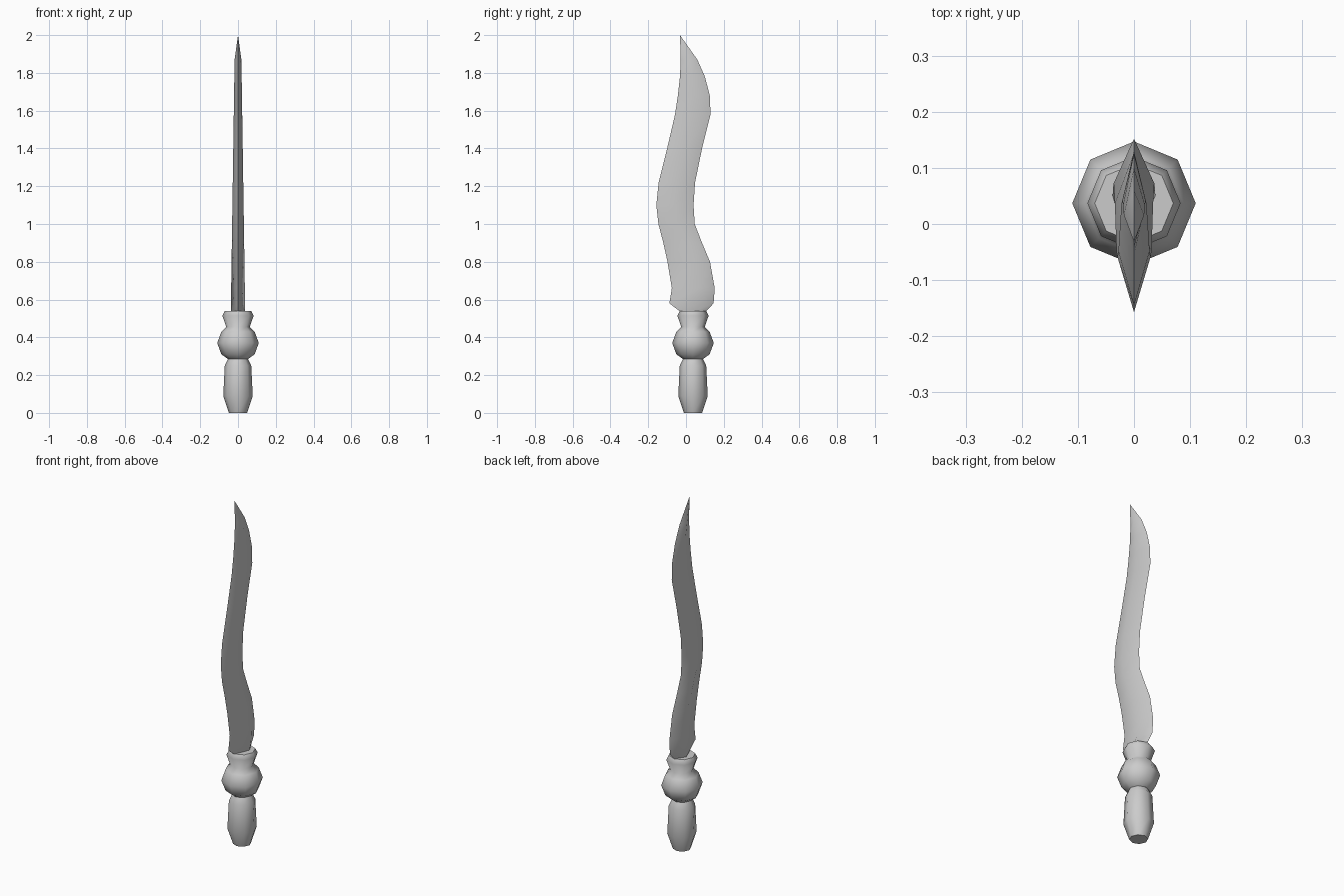
import bpy, bmesh, math

cube = bpy.data.objects.get("Cube")
if cube:
    bpy.data.objects.remove(cube, do_unlink=True)

steel = bpy.data.materials.new("plain grey")
steel.use_nodes = True
GREY = (0.6, 0.6, 0.6, 1)
steel.diffuse_color = GREY
steel.node_tree.nodes["Principled BSDF"].inputs["Base Color"].default_value = GREY


def loft(name, rings, tip=None):
    """Skin closed rings of points, capping the bottom and closing the top or tip."""
    bm = bmesh.new()
    loops = [[bm.verts.new(p) for p in ring] for ring in rings]
    n = len(loops[0])
    for a, b in zip(loops, loops[1:]):
        for i in range(n):
            j = (i + 1) % n
            bm.faces.new((a[i], a[j], b[j], b[i]))
    bm.faces.new(loops[0][::-1])
    if tip:
        point = bm.verts.new(tip)
        for i in range(n):
            bm.faces.new((loops[-1][i], loops[-1][(i + 1) % n], point))
    else:
        bm.faces.new(loops[-1])
    bmesh.ops.recalc_face_normals(bm, faces=bm.faces)
    mesh = bpy.data.meshes.new(name)
    bm.to_mesh(mesh)
    bm.free()
    mesh.materials.append(steel)
    obj = bpy.data.objects.new(name, mesh)
    bpy.context.collection.objects.link(obj)
    bpy.ops.object.select_all(action='DESELECT')
    obj.select_set(True)
    bpy.context.view_layer.objects.active = obj
    bpy.ops.object.shade_smooth_by_angle(angle=math.radians(62))
    return obj


# Turned eight-sided handle: radius, height
HANDLE_Y = 0.037
SIDES = 8
profile = [(0.048, 0), (0.078, 0.09), (0.07, 0.25), (0.053, 0.285), (0.088, 0.31),
           (0.11, 0.37), (0.088, 0.43), (0.062, 0.455), (0.083, 0.515), (0.07, 0.54)]
angles = [math.tau * i / SIDES for i in range(SIDES)]
loft("handle", [[(r * math.cos(a), HANDLE_Y + r * math.sin(a), z) for a in angles]
                for r, z in profile])

# Wavy blade of diamond section: height, front edge, back edge, ridge position
sections = [(0.54, -0.035, 0.108, 0.6), (0.58, -0.088, 0.146, 0.65),
            (0.66, -0.075, 0.152, 0.65), (0.8, -0.098, 0.127, 0.6),
            (0.9, -0.12, 0.085, 0.55), (1.0, -0.146, 0.046, 0.5),
            (1.1, -0.157, 0.04, 0.5), (1.22, -0.145, 0.048, 0.5),
            (1.4, -0.1, 0.085, 0.5), (1.58, -0.058, 0.13, 0.5),
            (1.68, -0.043, 0.126, 0.5), (1.78, -0.032, 0.1, 0.5),
            (1.87, -0.028, 0.06, 0.5)]
rings = []
for z, front, back, t in sections:
    ridge = front + (back - front) * t
    half = 0.038 - 0.015 * (z - 0.54)
    rings.append([(0, front, z), (half, ridge, z), (0, back, z), (-half, ridge, z)])
loft("blade", rings, tip=(0, -0.032, 2.0))
